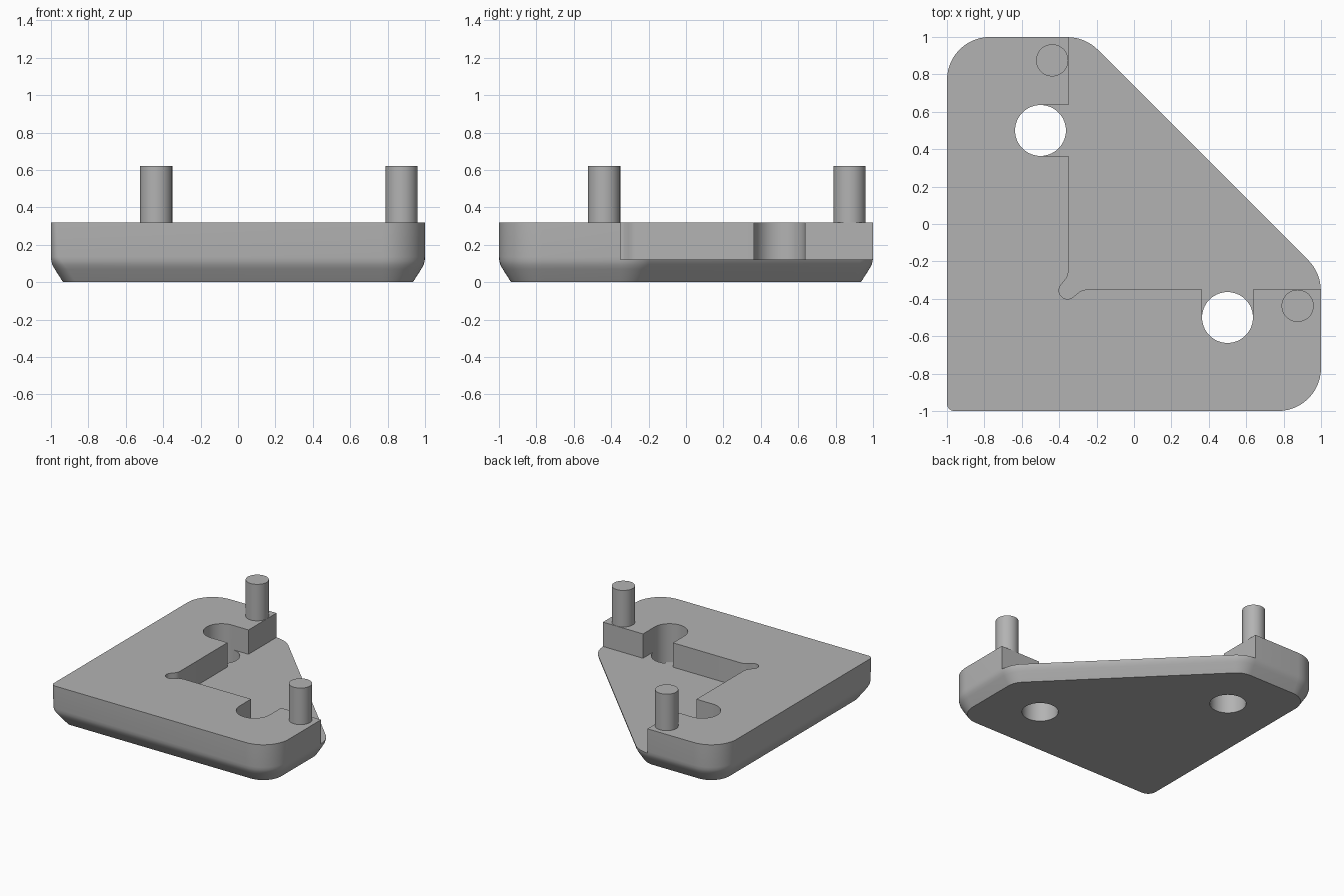
import bpy, bmesh, math
from mathutils import Vector

if "Cube" in bpy.data.objects:
    bpy.data.objects.remove(bpy.data.objects["Cube"], do_unlink=True)

grey = bpy.data.materials.new("plain grey")
grey.use_nodes = True
color = (0.45, 0.45, 0.45, 1)
grey.diffuse_color = color
grey.node_tree.nodes["Principled BSDF"].inputs["Base Color"].default_value = color

FLOOR, TOP, PIN_TOP = 0.12, 0.32, 0.62


def loft(name, loops):
    """Skin a stack of equal-length loops and cap both ends."""
    bm = bmesh.new()
    rings = [[bm.verts.new(p) for p in loop] for loop in loops]
    n = len(rings[0])
    for a, b in zip(rings, rings[1:]):
        for i in range(n):
            j = (i + 1) % n
            bm.faces.new((a[i], a[j], b[j], b[i]))
    bm.faces.new(rings[0][::-1])
    bm.faces.new(rings[-1])
    bmesh.ops.recalc_face_normals(bm, faces=bm.faces)
    mesh = bpy.data.meshes.new(name)
    bm.to_mesh(mesh)
    bm.free()
    obj = bpy.data.objects.new(name, mesh)
    bpy.context.collection.objects.link(obj)
    mesh.materials.append(grey)
    return obj


def prism(name, points, z0, z1):
    return loft(name, [[(x, y, z) for x, y in points] for z in (z0, z1)])


def circle(x, y, r, steps=64):
    turn = 2 * math.pi / steps
    return [(x + r * math.cos(i * turn), y + r * math.sin(i * turn)) for i in range(steps)]


def rounded(corners, radii, z, steps=12):
    """Fillet every corner of a counter-clockwise polygon."""
    loop = []
    for i, r in enumerate(radii):
        c = Vector(corners[i])
        back = (Vector(corners[i - 1]) - c).normalized()
        ahead = (Vector(corners[(i + 1) % len(corners)]) - c).normalized()
        half = back.angle(ahead) / 2
        centre = c + (back + ahead).normalized() * r / math.sin(half)
        start = c + back * r / math.tan(half) - centre
        sweep = math.pi - 2 * half
        for k in range(steps + 1):
            a = sweep * k / steps
            loop.append((centre.x + start.x * math.cos(a) - start.y * math.sin(a),
                         centre.y + start.x * math.sin(a) + start.y * math.cos(a), z))
    return loop


def outline(inset, z, small):
    e = 1 - inset
    d = 0.74 - inset * math.sqrt(2)
    corners = [(-e, -e), (e, -e), (e, d - e), (d - e, e), (-e, e)]
    big = 0.23 - inset
    return rounded(corners, [small, big, big, big, big], z)


# Plate with a softened lower chamfer
plate = loft("corner_plate", [
    outline(0.065, 0, 0.07), outline(0.02, 0.07, 0.07),
    outline(0.008, 0.092, 0.065), outline(0.002, 0.112, 0.055),
    outline(0, 0.135, 0.045), outline(0, TOP, 0.04)])

# Inner-corner recess with a rounded relief, mirrored about the diagonal
side = [(-0.35, -0.25), (-0.353, -0.272), (-0.361, -0.29), (-0.375, -0.307)]
relief = [(-0.355 + 0.046 * math.cos(math.radians(a)),
           -0.355 + 0.046 * math.sin(math.radians(a))) for a in range(145, 306, 10)]
pocket = [(-0.35, 1.5)] + side + relief + [(y, x) for x, y in side[::-1]]
pocket += [(1.5, -0.35), (1.5, 1.5)]
cutters = [prism("pocket_cutter", pocket, FLOOR, 0.5)]

# Bolt holes, each opening into the recess above the floor
for flip in (False, True):
    def place(points):
        return [(y, x) for x, y in points] if flip else points
    slot = [(-0.5, 0.364), (-0.3, 0.364), (-0.3, 0.636), (-0.5, 0.636)]
    cutters.append(prism("slot_cutter", place(slot), FLOOR, 0.5))
    cutters.append(prism("hole_cutter", place(circle(-0.5, 0.5, 0.136)), -0.2, 0.6))

for cutter in cutters:
    cutter.hide_render = True
    mod = plate.modifiers.new("cut", "BOOLEAN")
    mod.operation = "DIFFERENCE"
    mod.solver = "EXACT"
    mod.object = cutter
bpy.context.view_layer.objects.active = plate
for mod in list(plate.modifiers):
    bpy.ops.object.modifier_apply(modifier=mod.name)
for cutter in cutters:
    bpy.data.objects.remove(cutter, do_unlink=True)

# Locating pins on the two arm ends
pins = [prism("back_pin", circle(-0.4375, 0.875, 0.086), TOP - 0.02, PIN_TOP),
        prism("left_pin", circle(0.875, -0.4375, 0.086), TOP - 0.02, PIN_TOP)]

# Smooth curved walls, keep hard edges
bpy.ops.object.select_all(action="DESELECT")
for obj in [plate] + pins:
    obj.select_set(True)
bpy.context.view_layer.objects.active = plate
bpy.ops.object.shade_smooth_by_angle(angle=math.radians(30))
